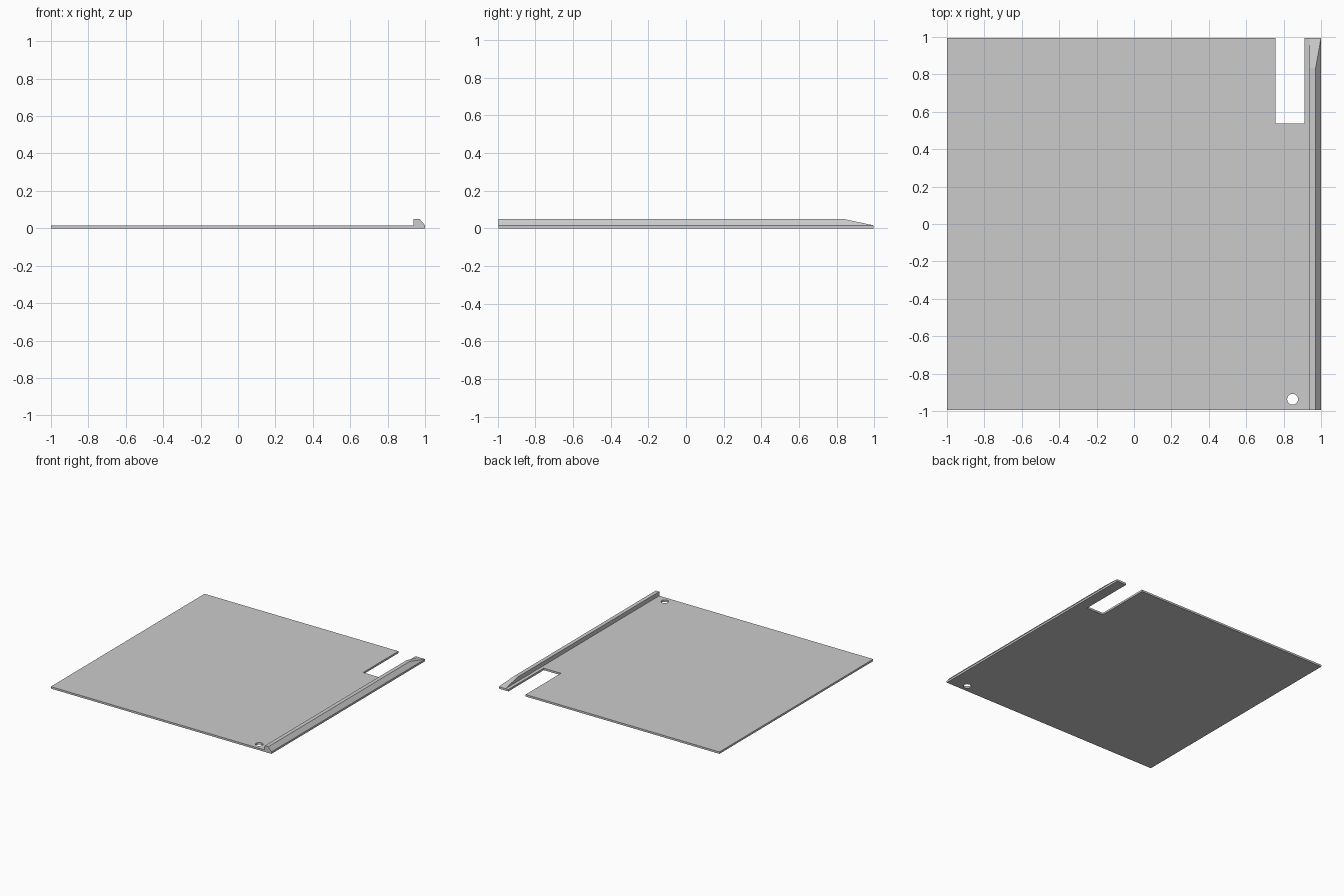
import bpy
import bmesh
from math import sin, cos, tau

cube = bpy.data.objects.get("Cube")
if cube:
    bpy.data.objects.remove(cube, do_unlink=True)

EDGE_Y = 0.995      # half depth of the plate
THICK = 0.016       # plate thickness
RAIL_TOP = 0.05

grey = bpy.data.materials.new("light_grey")
grey.use_nodes = True
colour = (0.6, 0.6, 0.6, 1)
grey.diffuse_color = colour
grey.node_tree.nodes["Principled BSDF"].inputs["Base Color"].default_value = colour


def add_loop(curve, points):
    """Add one closed straight-sided outline to a flat curve."""
    spline = curve.splines.new("POLY")
    spline.points.add(len(points) - 1)
    for point, (x, y) in zip(spline.points, points):
        point.co = (x, y, 0, 1)
    spline.use_cyclic_u = True


# Plate: notched outline with a round hole, given thickness
outline = [(-1, -EDGE_Y), (1, -EDGE_Y), (1, EDGE_Y), (0.912, EDGE_Y),
           (0.912, 0.538), (0.757, 0.538), (0.757, EDGE_Y), (-1, EDGE_Y)]
hole = [(0.848 + 0.029 * cos(tau * i / 24), -0.937 + 0.029 * sin(tau * i / 24))
        for i in range(24)]
curve = bpy.data.curves.new("plate", "CURVE")
curve.dimensions = "2D"
curve.fill_mode = "BOTH"
curve.extrude = THICK / 2
add_loop(curve, outline)
add_loop(curve, hole)
curve.materials.append(grey)
plate = bpy.data.objects.new("plate", curve)
plate.location.z = THICK / 2
bpy.context.collection.objects.link(plate)
bpy.ops.object.select_all(action="DESELECT")
plate.select_set(True)
bpy.context.view_layer.objects.active = plate
bpy.ops.object.convert(target="MESH")
for poly in plate.data.polygons:
    poly.use_smooth = False

# Rail: chamfered outer side, sloping down to the plate at the back
profile = [(0.939, THICK), (1, THICK), (0.971, RAIL_TOP), (0.939, RAIL_TOP)]
bm = bmesh.new()
front = [bm.verts.new((x, -EDGE_Y, z)) for x, z in profile]
back = [bm.verts.new((x, EDGE_Y if z == THICK else 0.835, z)) for x, z in profile]
bm.faces.new(front)
bm.faces.new(back[::-1])
for i in range(4):
    j = (i + 1) % 4
    bm.faces.new((front[i], back[i], back[j], front[j]))
bmesh.ops.recalc_face_normals(bm, faces=bm.faces)
mesh = bpy.data.meshes.new("side_rail")
bm.to_mesh(mesh)
bm.free()
mesh.materials.append(grey)
bpy.context.collection.objects.link(bpy.data.objects.new("side_rail", mesh))
